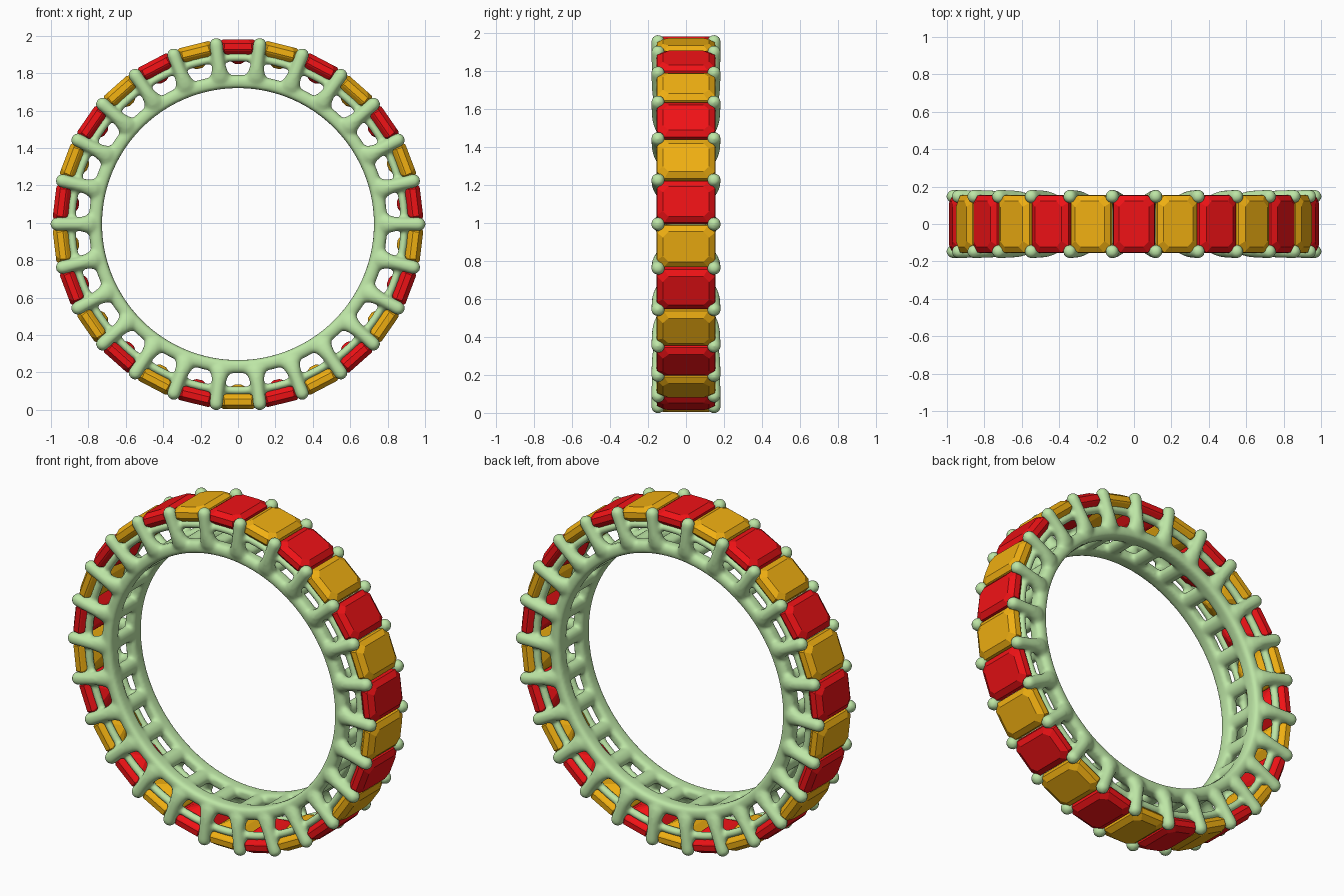
import bpy, bmesh
from math import sin, cos, pi, tau
from mathutils import Vector

if "Cube" in bpy.data.objects:
    bpy.data.objects.remove(bpy.data.objects["Cube"])

N = 26                 # stones around the ring
STEP = tau / N
CZ = 0.993             # height of ring centre


def place(t, y, r, a):
    """Local (tangent, width, radius) at angle a from the top -> world."""
    return Vector((r * sin(a) + t * cos(a), y, CZ + r * cos(a) - t * sin(a)))


def material(name, col):
    m = bpy.data.materials.new(name)
    m.diffuse_color = (*col, 1)
    m.use_nodes = True
    m.node_tree.nodes["Principled BSDF"].inputs["Base Color"].default_value = m.diffuse_color
    return m


def finish(bm, name, mat):
    bmesh.ops.recalc_face_normals(bm, faces=bm.faces[:])
    me = bpy.data.meshes.new(name)
    bm.to_mesh(me)
    bm.free()
    me.materials.append(mat)
    ob = bpy.data.objects.new(name, me)
    bpy.context.collection.objects.link(ob)
    return ob


def skin(bm, loops, closed=False):
    """Bridge equal vertex loops, capping the ends if open."""
    n = len(loops[0])
    pairs = list(zip(loops, loops[1:]))
    if closed:
        pairs.append((loops[-1], loops[0]))
    for a, b in pairs:
        for i in range(n):
            j = (i + 1) % n
            bm.faces.new((a[i], a[j], b[j], b[i]))
    if not closed:
        bm.faces.new(loops[0])
        bm.faces.new(loops[-1])


def lathe(bm, profile, seg=N * 5):
    """Revolve a closed (y, r) profile around the ring axis."""
    skin(bm, [[bm.verts.new(place(0, y, r, k * tau / seg)) for y, r in profile]
              for k in range(seg)], closed=True)


def sweep(bm, path, a, seg=16):
    """Tube through (y, r, tangent radius, normal radius) stations at angle a."""
    loops = []
    for i, (y, r, rt, rn) in enumerate(path):
        p, q = path[max(i - 1, 0)], path[min(i + 1, len(path) - 1)]
        d = Vector((q[0] - p[0], q[1] - p[1])).normalized()
        ring = []
        for k in range(seg):
            u, v = rt * cos(k * tau / seg), rn * sin(k * tau / seg)
            ring.append(bm.verts.new(place(u, y - v * d.y, r + v * d.x, a)))
        loops.append(ring)
    skin(bm, loops)


metal = material("pale_green_metal", (0.51, 0.79, 0.38))
red = material("red_stone", (0.87, 0.006, 0.008))
amber = material("amber_stone", (0.87, 0.43, 0.006))

# Metal frame: inner side bands, support rails, cross bars and prongs
bm = bmesh.new()
for s in (-1, 1):
    lathe(bm, [(s * y, r) for y, r in ((.065, .74), (.08, .727), (.13, .727), (.15, .738),
                                       (.152, .775), (.135, .797), (.085, .797), (.065, .78))])
    lathe(bm, [(s * .122 + .023 * cos(k * tau / 12), .89 + .023 * sin(k * tau / 12))
               for k in range(12)])
prong = [(.115, .755, .055, .035), (.128, .79, .058, .04), (.138, .82, .044, .038),
         (.144, .86, .036, .036), (.147, .91, .035, .035)]
prong += [(.147, .967 + .036 * sin(k * pi / 12), .036 * cos(k * pi / 12) + .001,
           .036 * cos(k * pi / 12) + .001) for k in range(7)]
for i in range(N):
    a = (i + .5) * STEP
    sweep(bm, [(-.12, .763, .052, .035), (-.06, .763, .046, .035),
               (.06, .763, .046, .035), (.12, .763, .052, .035)], a)
    for s in (-1, 1):
        sweep(bm, [(s * y, r, rt, rn) for y, r, rt, rn in prong], a)
frame = finish(bm, "ring_frame", metal)
mod = frame.modifiers.new("blend", 'REMESH')
mod.mode = 'VOXEL'
mod.voxel_size = 0.011
mod.use_smooth_shade = True
mod = frame.modifiers.new("soften", 'SMOOTH')
mod.factor = 0.5
mod.iterations = 4

# Step-cut stones, alternating red and amber: (radius, half width, half length, corner cut)
levels = [(.857, .016, .06, .008), (.885, .065, .105, .022), (.926, .109, .15, .036),
          (.934, .112, .155, .038), (.966, .110, .153, .038), (.988, .080, .122, .030)]
for i in range(N):
    bm = bmesh.new()
    loops = []
    for r, w, l, c in levels:
        octagon = [(w, l - c), (w - c, l), (c - w, l), (-w, l - c),
                   (-w, c - l), (c - w, -l), (w - c, -l), (w, c - l)]
        loops.append([bm.verts.new(place(t, y, r, i * STEP)) for t, y in octagon])
    skin(bm, loops)
    finish(bm, f"stone_{i + 1:02d}", red if i % 2 == 0 else amber)
